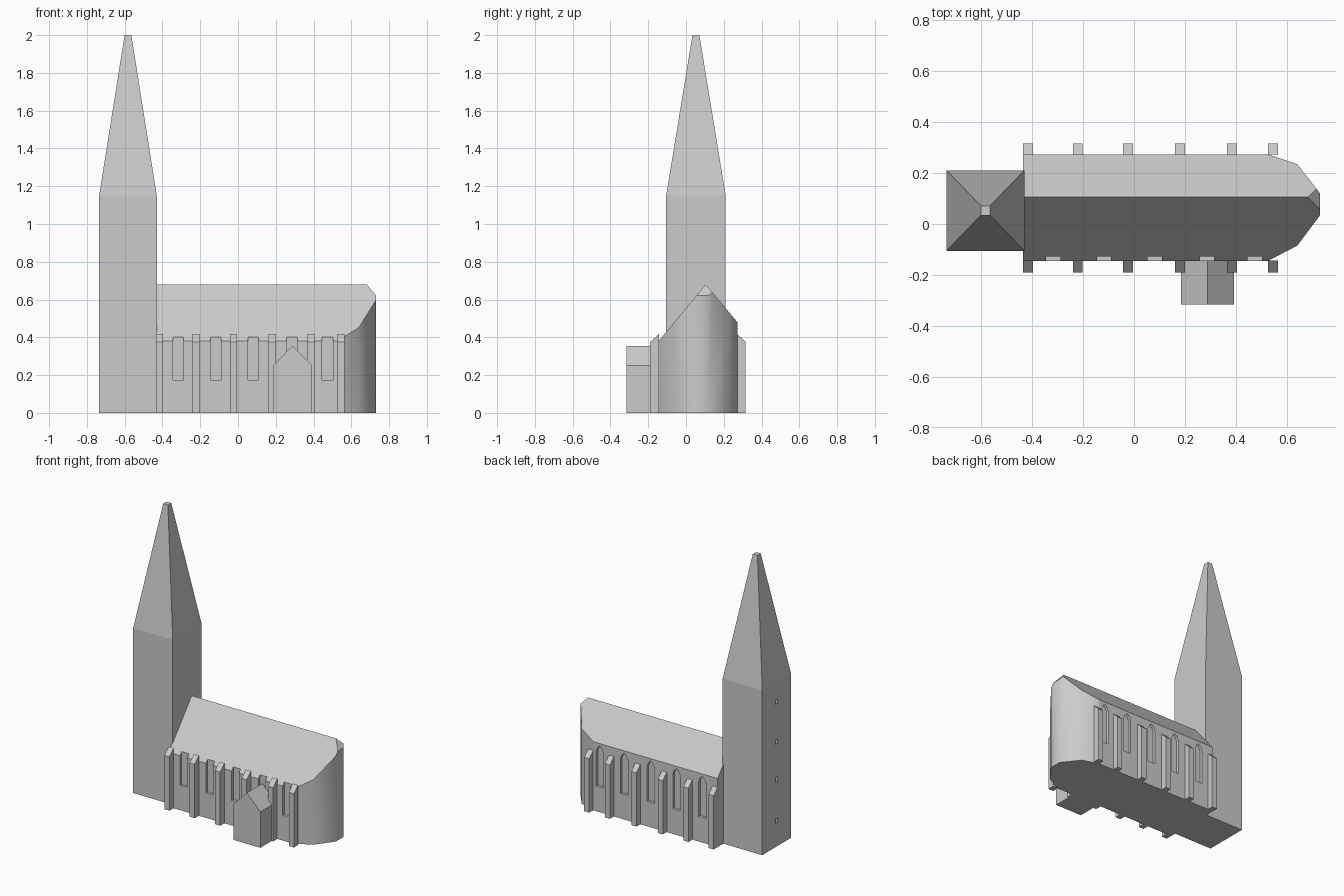
import bpy, bmesh
from mathutils import Vector

if "Cube" in bpy.data.objects:
    bpy.data.objects.remove(bpy.data.objects["Cube"])

stone = bpy.data.materials.new("grey stone")
stone.diffuse_color = (0.6, 0.6, 0.6, 1)
stone.use_nodes = True
stone.node_tree.nodes["Principled BSDF"].inputs["Base Color"].default_value = stone.diffuse_color


def finish(name, bm):
    bmesh.ops.recalc_face_normals(bm, faces=bm.faces)
    me = bpy.data.meshes.new(name)
    bm.to_mesh(me)
    bm.free()
    me.materials.append(stone)
    ob = bpy.data.objects.new(name, me)
    bpy.context.collection.objects.link(ob)
    return ob


def prism(bm, points, offset):
    """Extrude a flat outline along an offset and return the end face."""
    face = bm.faces.new([bm.verts.new(p) for p in points])
    geom = bmesh.ops.extrude_face_region(bm, geom=[face], use_keep_orig=True)["geom"]
    verts = [g for g in geom if isinstance(g, bmesh.types.BMVert)]
    bmesh.ops.translate(bm, verts=verts, vec=offset)
    return [g for g in geom if isinstance(g, bmesh.types.BMFace)][0]


def box_outline(x0, x1, y0, y1, z=0):
    return [(x0, y0, z), (x1, y0, z), (x1, y1, z), (x0, y1, z)]


def cut(target, cutter):
    cutter.hide_render = True
    cutter.hide_viewport = True
    mod = target.modifiers.new("openings", 'BOOLEAN')
    mod.object = cutter
    mod.operation = 'DIFFERENCE'
    mod.solver = 'EXACT'


FRONT, BACK, RIDGE = -0.145, 0.273, 0.105

# Tower with a tapering spire ending in a small flat top
bm = bmesh.new()
top = prism(bm, box_outline(-0.735, -0.43, -0.105, 0.21), (0, 0, 1.15))
tower_mid = top.calc_center_median()
geom = bmesh.ops.extrude_face_region(bm, geom=[top])["geom"]
bmesh.ops.delete(bm, geom=[top], context='FACES_ONLY')
for v in (g for g in geom if isinstance(g, bmesh.types.BMVert)):
    v.co = tower_mid + (v.co - tower_mid) * 0.117
    v.co.z = 2.0
tower = finish("tower", bm)

# Small sunken openings on the outer face of the tower
bm = bmesh.new()
for z in (0.16, 0.45, 0.71, 0.99):
    prism(bm, box_outline(-0.75, -0.715, 0.04, 0.066, z), (0, 0, 0.035))
cut(tower, finish("tower_opening_cutter", bm))

# Nave with rounded apse: plan extruded up, then trimmed by the roof planes
plan = [(-0.435, FRONT), (0.525, FRONT), (0.64, -0.085), (0.73, 0.035),
        (0.73, 0.12), (0.64, 0.235), (0.525, BACK), (-0.435, BACK)]
bm = bmesh.new()
prism(bm, [(x, y, 0) for x, y in plan], (0, 0, 1))
ridge_end = Vector((0.682, RIDGE, 0.68))
for normal in ((0, -1.2, 1), (0, 1.2, 1), (1.2, 0, 1)):
    r = bmesh.ops.bisect_plane(bm, geom=bm.verts[:] + bm.edges[:] + bm.faces[:],
                               plane_co=ridge_end, plane_no=Vector(normal).normalized(),
                               clear_outer=True)
    edges = [g for g in r["geom_cut"] if isinstance(g, bmesh.types.BMEdge)]
    bmesh.ops.holes_fill(bm, edges=edges, sides=0)
bm.normal_update()
for f in bm.faces:
    f.smooth = abs(f.normal.z) < 0.1 and f.calc_center_median().x > 0.53
nave = finish("nave", bm)

# Pointed window recesses on both long walls
bm = bmesh.new()
for x in (-0.317, -0.118, 0.081, 0.286, 0.474):
    w = 0.028
    for y0, depth in ((FRONT - 0.03, 0.048), (BACK + 0.03, -0.048)):
        outline = [(x - w, y0, 0.175), (x + w, y0, 0.175), (x + w, y0, 0.42),
                   (x + w * 0.6, y0, 0.445), (x, y0, 0.462),
                   (x - w * 0.6, y0, 0.445), (x - w, y0, 0.42)]
        prism(bm, outline, (0, depth, 0))
cut(nave, finish("window_cutter", bm))

# Buttresses with sloping caps along both walls
for side, wall, out in (("front", FRONT, -0.045), ("back", BACK, 0.043)):
    bm = bmesh.new()
    for x in (-0.435, -0.24, -0.043, 0.161, 0.365, 0.525):
        inner = wall - out * 0.03
        prism(bm, [(x, inner, 0), (x, wall + out, 0), (x, wall + out, 0.375),
                   (x, inner, 0.418)], (0.039, 0, 0))
    finish(side + "_buttresses", bm)

# Gabled entrance porch
bm = bmesh.new()
prism(bm, [(0.185, -0.315, 0), (0.393, -0.315, 0), (0.393, -0.315, 0.25),
           (0.289, -0.315, 0.355), (0.185, -0.315, 0.25)], (0, 0.172, 0))
finish("porch", bm)
